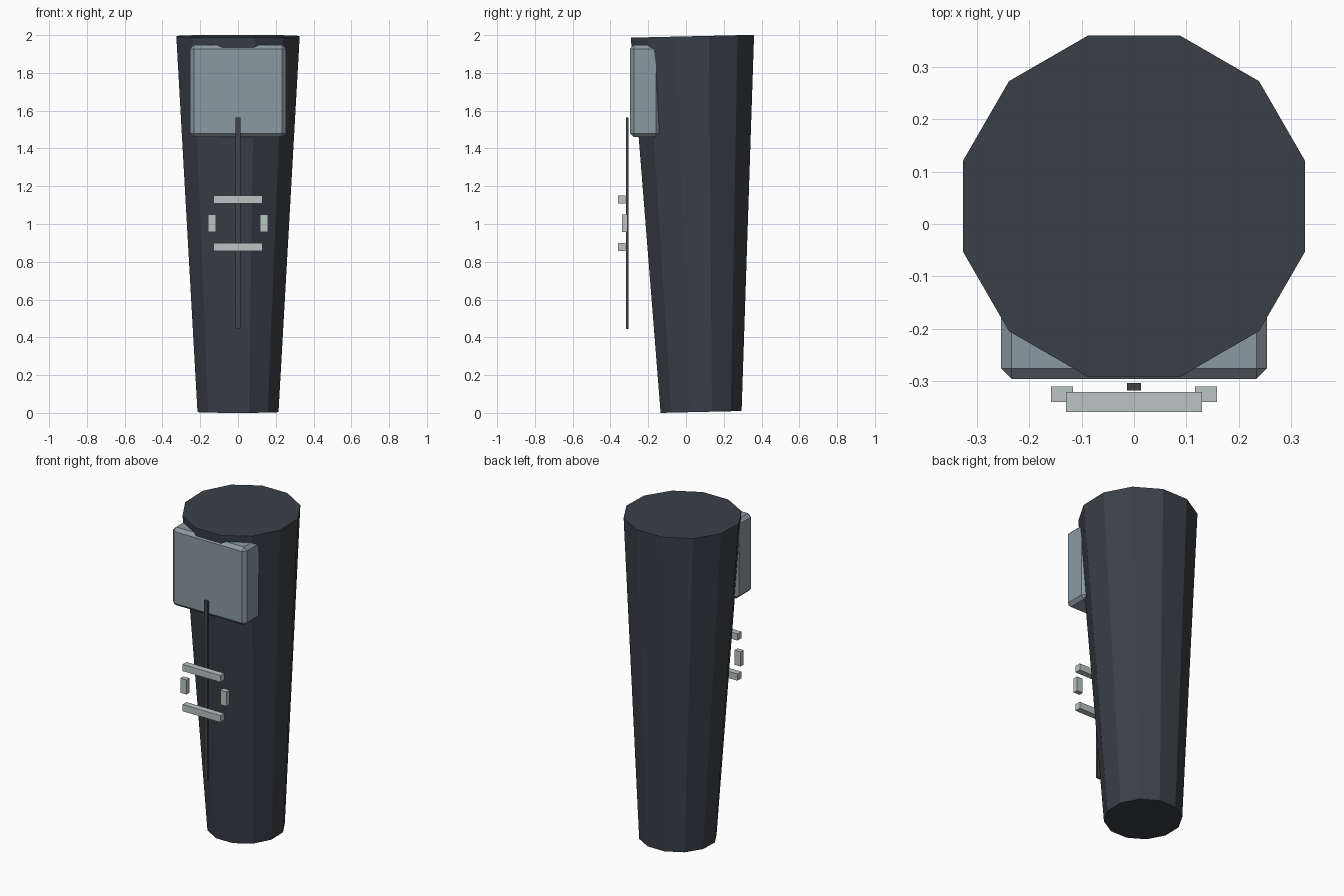
import bpy, bmesh, math
from mathutils import Vector, Matrix

if "Cube" in bpy.data.objects:
    bpy.data.objects.remove(bpy.data.objects["Cube"])


def material(name, rgb):
    lin = [((c / 255 + 0.055) / 1.055) ** 2.4 for c in rgb]
    m = bpy.data.materials.new(name)
    m.diffuse_color = (*lin, 1)
    m.use_nodes = True
    m.node_tree.nodes["Principled BSDF"].inputs["Base Color"].default_value = m.diffuse_color
    return m


CHARCOAL = material("charcoal", (58, 64, 72))
STEEL = material("blue grey", (139, 154, 162))
PALE = material("pale grey", (186, 196, 195))
DARK = material("dark grey", (66, 68, 73))


def finish(name, bm, mat):
    me = bpy.data.meshes.new(name)
    bm.to_mesh(me)
    bm.free()
    me.materials.append(mat)
    ob = bpy.data.objects.new(name, me)
    bpy.context.collection.objects.link(ob)
    return ob


def box(name, lo, hi, mat, bevel=0):
    lo, hi = Vector(lo), Vector(hi)
    bm = bmesh.new()
    bmesh.ops.create_cube(bm, size=1, matrix=Matrix.Translation((lo + hi) / 2)
                          @ Matrix.Diagonal((*(hi - lo), 1)))
    ob = finish(name, bm, mat)
    if bevel:
        mod = ob.modifiers.new("chamfer", 'BEVEL')
        mod.width = bevel
        mod.segments = 1
    return ob


# Tapered twelve-sided grip, leaning slightly forward
bottom, top = Vector((0, 0.08, 0.005)), Vector((0, 0.034, 1.994))
axis = top - bottom
bm = bmesh.new()
bmesh.ops.create_cone(bm, cap_ends=True, segments=12, radius1=0.222,
                      radius2=0.338, depth=axis.length)
bmesh.ops.rotate(bm, verts=bm.verts, matrix=Matrix.Rotation(math.radians(15), 3, 'Z'))
# Align one flat side with the front
if not any(abs(f.normal.x) < 0.01 and f.normal.y < -0.9 for f in bm.faces):
    bmesh.ops.rotate(bm, verts=bm.verts, matrix=Matrix.Rotation(math.radians(15), 3, 'Z'))
bmesh.ops.rotate(bm, verts=bm.verts,
                 matrix=Matrix.Rotation(math.atan2(-axis.y, axis.z), 3, 'X'))
bmesh.ops.translate(bm, verts=bm.verts, vec=(bottom + top) / 2)
finish("grip", bm, CHARCOAL)

# Chamfered block on the upper front
box("front_block", (-0.254, -0.296, 1.46), (0.254, -0.14, 1.947), STEEL, 0.02)

# Thin vertical rod
box("rod", (-0.013, -0.318, 0.445), (0.013, -0.304, 1.563), DARK)

# Frame pieces around the rod
for name, z in (("lower_bar", 0.879), ("upper_bar", 1.129)):
    box(name, (-0.13, -0.359, z - 0.021), (0.13, -0.321, z + 0.021), PALE)
for name, x in (("left_bar", -0.138), ("right_bar", 0.138)):
    box(name, (x - 0.021, -0.34, 0.958), (x + 0.021, -0.311, 1.049), PALE)
